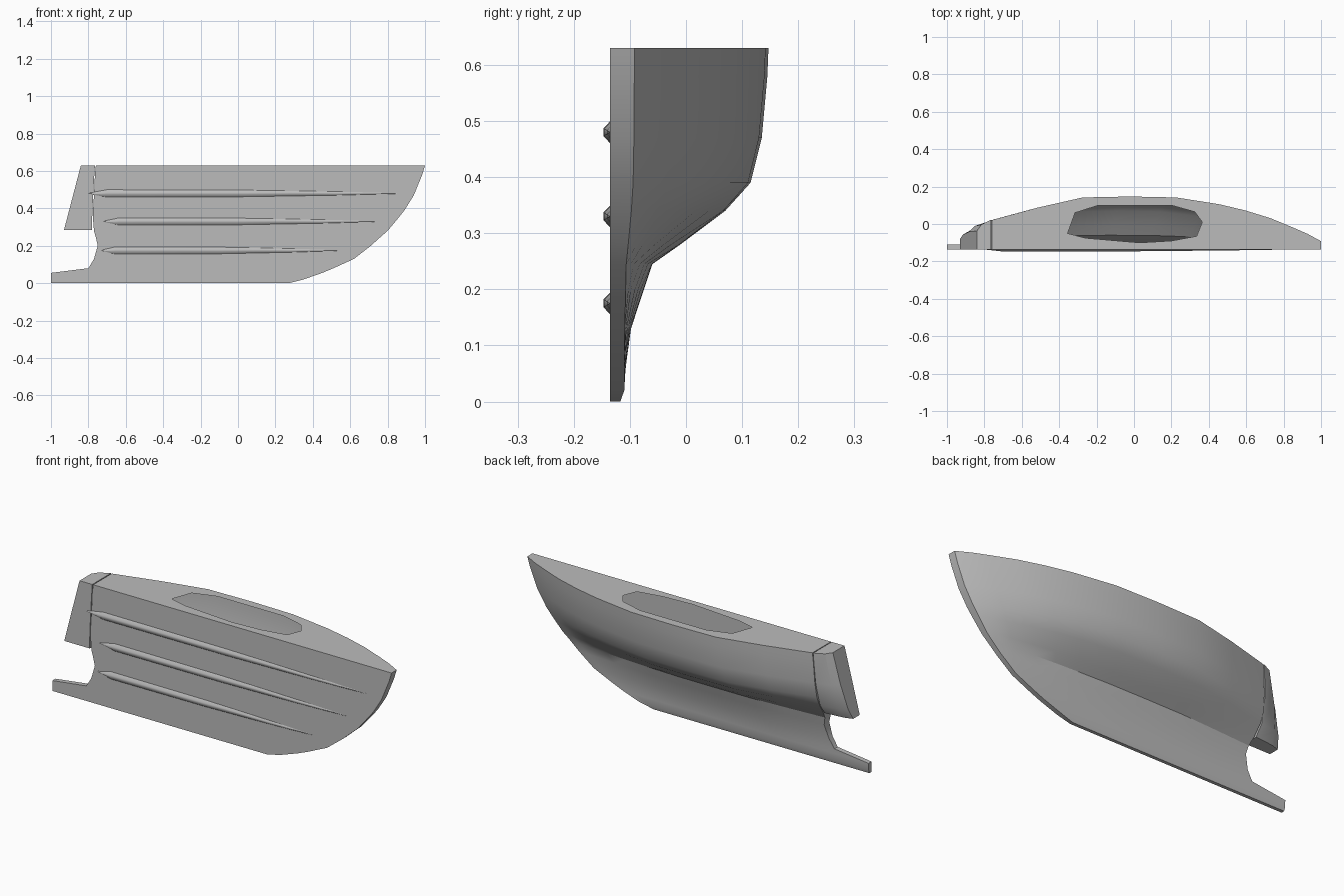
import bpy, bmesh

if "Cube" in bpy.data.objects:
    bpy.data.objects.remove(bpy.data.objects["Cube"])

FRONT = -0.135
DECK_Z = 0.63

grey = bpy.data.materials.new("hull grey")
grey.use_nodes = True
grey.diffuse_color = (0.5, 0.5, 0.5, 1)
grey.node_tree.nodes["Principled BSDF"].inputs["Base Color"].default_value = (0.5, 0.5, 0.5, 1)


def finish(name, bm, angle=0.5):
    bmesh.ops.recalc_face_normals(bm, faces=bm.faces[:])
    mesh = bpy.data.meshes.new(name)
    bm.to_mesh(mesh)
    bm.free()
    mesh.materials.append(grey)
    ob = bpy.data.objects.new(name, mesh)
    bpy.context.collection.objects.link(ob)
    bpy.ops.object.select_all(action='DESELECT')
    ob.select_set(True)
    bpy.context.view_layer.objects.active = ob
    bpy.ops.object.shade_smooth_by_angle(angle=angle)
    return ob


def half_loft(rows, taper, thin=0.025):
    """Skin with a flat front; rows are (z, start x, end x, thickness)."""
    bm = bmesh.new()
    front, back = [], []
    for z, x0, x1, w in rows:
        base = min(thin, w)
        xs = [x0 + (x1 - x0) * u for u, s in taper]
        front.append([bm.verts.new((x, FRONT, z)) for x in xs])
        back.append([bm.verts.new((x, FRONT + base + (w - base) * s, z))
                     for x, (u, s) in zip(xs, taper)])
    # closed ring per row, stitched to the next row
    rings = [f + b[::-1] for f, b in zip(front, back)]
    n = len(rings[0])
    for low, high in zip(rings, rings[1:]):
        for j in range(n):
            k = (j + 1) % n
            bm.faces.new((low[j], low[k], high[k], high[j]))
    bm.faces.new(rings[0])
    return bm, rings[-1]


# Hull and keel fin, bottom to deck
hull_rows = [
    (0, -1, .27, .018), (.02, -1, .35, .025), (.055, -1, .45, .027),
    (.08, -.8, .51, .03), (.13, -.77, .62, .037), (.2, -.75, .71, .06),
    (.245, -.76, .76, .075), (.28, -.77, .8, .125), (.34, -.775, .85, .205),
    (.39, -.775, .89, .25), (.47, -.77, .94, .27), (.58, -.765, .985, .28),
    (DECK_Z, -.76, 1, .282)]
hull_taper = [(0, .51), (.14, .77), (.276, .98), (.42, 1), (.56, .98), (.69, .84),
              (.77, .71), (.846, .55), (.92, .34), (.96, .22), (1, .07)]
bm, rim = half_loft(hull_rows, hull_taper)

# Deck with an open cockpit
cockpit = [(-.355, -.05), (-.315, .06), (-.19, .1), (.2, .1), (.325, .065),
           (.365, .01), (.335, -.065), (.2, -.09), (.03, -.1), (-.26, -.075)]
hole = [bm.verts.new((x, y, DECK_Z)) for x, y in cockpit]
edges = [bm.edges.new((v, hole[(i + 1) % len(hole)])) for i, v in enumerate(hole)]
edges += [bm.edges.get((v, rim[(i + 1) % len(rim)])) for i, v in enumerate(rim)]
bmesh.ops.triangle_fill(bm, use_beauty=True, use_dissolve=False, edges=edges,
                        normal=(0, 0, 1))
finish("hull", bm)

# Raked stern block behind a narrow seam
stern_rows = [(.285, -.93, -.78, .08), (.34, -.916, -.78, .12), (.47, -.882, -.775, .15),
              (DECK_Z, -.84, -.765, .157)]
bm, rim = half_loft(stern_rows, [(0, .55), (.3, .8), (1, 1)])
bm.faces.new(rim)
finish("stern_block", bm)

# Long tapering strakes on the flat side
for name, z, x0, x1 in (("upper", .48, -.8, .85), ("middle", .33, -.72, .73),
                        ("lower", .175, -.73, .53)):
    bm = bmesh.new()
    loops = []
    for t, s in ((0, .1), (.06, 1), (.5, .9), (.8, .5), (1, .08)):
        x = x0 + (x1 - x0) * t
        loops.append([bm.verts.new((x, FRONT - d * s, z + h * s)) for h, d in
                      ((.022, -.002), (.007, .012), (-.007, .012), (-.022, -.002))])
    for a, b in zip(loops, loops[1:]):
        for j in range(len(a)):
            k = (j + 1) % len(a)
            bm.faces.new((a[j], a[k], b[k], b[j]))
    bm.faces.new(loops[0])
    bm.faces.new(loops[-1])
    finish(name + "_strake", bm, 0.9)
